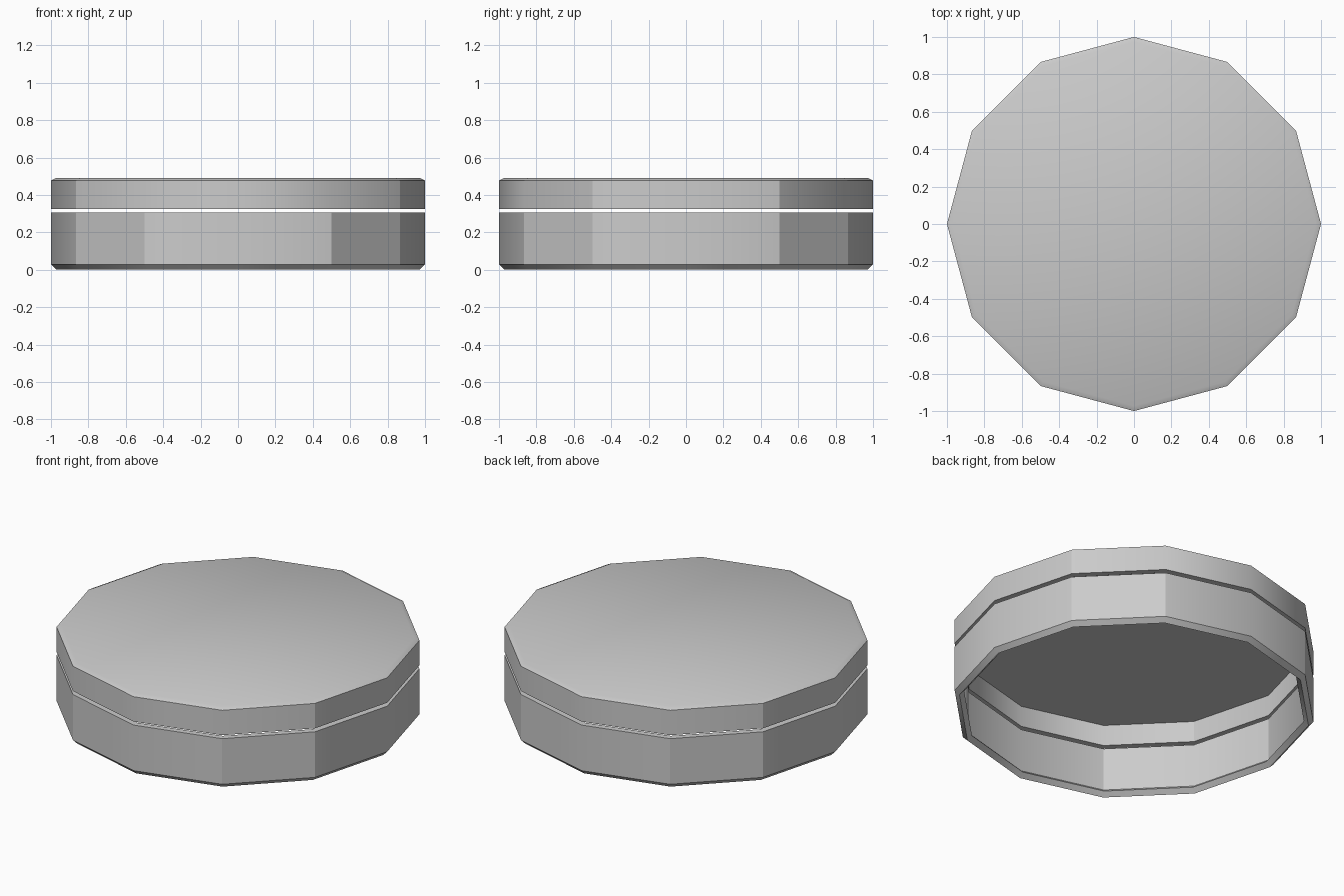
import bpy
import bmesh
import math

if "Cube" in bpy.data.objects:
    bpy.data.objects.remove(bpy.data.objects["Cube"])

SIDES = 12
WALL = 0.037


def revolve(name, profile, closed):
    """Turn an (r, z) profile into a 12-sided shell; open profiles get end caps."""
    bm = bmesh.new()
    rings = []
    for r, z in profile:
        rings.append([bm.verts.new((r * math.cos(2 * math.pi * i / SIDES),
                                    r * math.sin(2 * math.pi * i / SIDES), z))
                      for i in range(SIDES)])
    pairs = list(zip(rings, rings[1:]))
    if closed:
        pairs.append((rings[-1], rings[0]))
    for a, b in pairs:
        for i in range(SIDES):
            j = (i + 1) % SIDES
            bm.faces.new((a[i], a[j], b[j], b[i]))
    if not closed:
        bm.faces.new(rings[0])
        bm.faces.new(rings[-1])
    bmesh.ops.recalc_face_normals(bm, faces=bm.faces)
    mesh = bpy.data.meshes.new(name)
    bm.to_mesh(mesh)
    bm.free()
    obj = bpy.data.objects.new(name, mesh)
    bpy.context.collection.objects.link(obj)
    bpy.ops.object.select_all(action='DESELECT')
    obj.select_set(True)
    bpy.context.view_layer.objects.active = obj
    bpy.ops.object.shade_smooth_by_angle(angle=math.radians(30))
    return obj


inner = 1 - WALL

# Lower wall: open ring with an inward-turned bottom edge
revolve("base_ring", [
    (1, 0.305), (1, 0.029), (0.973, 0.002),
    (0.947, 0.028), (inner, 0.044), (inner, 0.305),
], closed=True)

# Lid: hollow cap with a shallow bevelled top edge, floating just above the base
revolve("lid", [
    (0.973, 0.49), (1, 0.477), (1, 0.326),
    (inner, 0.326), (inner, 0.49 - WALL),
], closed=False)
